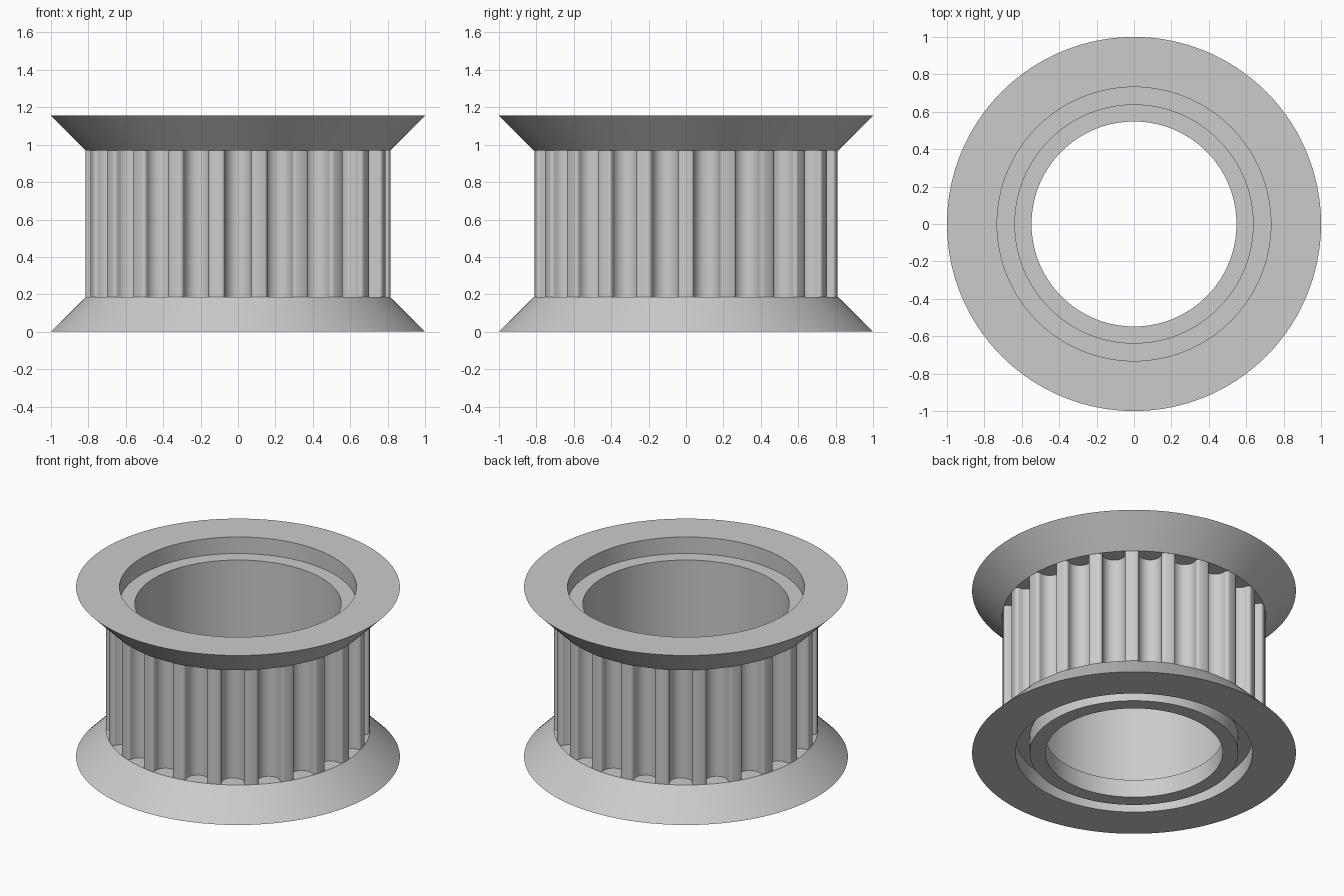
import bpy, bmesh
from math import sin, cos, pi, sqrt, radians
from mathutils import Matrix, Vector

if "Cube" in bpy.data.objects:
    bpy.data.objects.remove(bpy.data.objects["Cube"])

HEIGHT, FLANGE = 1.155, 0.186     # overall height, flange thickness
RIM, LAND, CORE = 1.0, 0.815, 0.69
TEETH = 22

grey = bpy.data.materials.new("light_grey")
grey.use_nodes = True
grey.diffuse_color = (0.6, 0.6, 0.6, 1)
grey.node_tree.nodes["Principled BSDF"].inputs["Base Color"].default_value = (0.6, 0.6, 0.6, 1)


def finish(bm, name):
    mesh = bpy.data.meshes.new(name)
    bm.to_mesh(mesh)
    bm.free()
    mesh.materials.append(grey)
    obj = bpy.data.objects.new(name, mesh)
    bpy.context.collection.objects.link(obj)
    bpy.ops.object.select_all(action='DESELECT')
    obj.select_set(True)
    bpy.context.view_layer.objects.active = obj
    bpy.ops.object.shade_smooth_by_angle(angle=radians(30))
    return obj


def revolve(name, profile, steps=128):
    """Spin a closed (radius, z) profile around the z axis."""
    bm = bmesh.new()
    verts = [bm.verts.new((r, 0, z)) for r, z in profile]
    edges = [bm.edges.new((v, verts[i - 1])) for i, v in enumerate(verts)]
    bmesh.ops.spin(bm, geom=verts + edges, cent=(0, 0, 0), axis=(0, 0, 1),
                   angle=2 * pi, steps=steps, use_merge=True)
    bmesh.ops.remove_doubles(bm, verts=bm.verts, dist=1e-5)
    bmesh.ops.recalc_face_normals(bm, faces=bm.faces)
    return finish(bm, name)


# Spool: two conical flanges on a hollow core, with a top recess,
# a ring groove underneath and a small lip inside the bore
low, high = FLANGE, HEIGHT - FLANGE
revolve("flanged_spool", [
    (RIM, 0), (LAND, low), (CORE, low), (CORE, high), (LAND, high), (RIM, HEIGHT),
    (0.732, HEIGHT), (0.732, HEIGHT - 0.113), (0.637, HEIGHT - 0.113),
    (0.637, 0.122), (0.548, 0.122), (0.548, 0), (0.644, 0),
    (0.644, 0.11), (0.732, 0.11), (0.732, 0)])

# Half groove section as (half width, depth): rounded shoulder, then round floor
FLOOR, SHOULDER, SINK = 0.07, 0.019, 0.03
half = []
for k in range(6):
    a = k / 5 * pi / 2
    half.append((FLOOR + SHOULDER * (1 - sin(a)), SHOULDER * (1 - cos(a))))
for k in range(11):
    a = k / 10 * pi / 2
    half.append((FLOOR * cos(a), SINK + FLOOR * sin(a)))
groove = [(-w, d) for w, d in half] + [(w, d) for w, d in reversed(half[:-1])]

# Toothed band: the groove repeated around the core
chord = sqrt(LAND ** 2 - half[0][0] ** 2)
outline = []
for i in range(TEETH):
    turn = Matrix.Rotation((i + 0.5) * 2 * pi / TEETH, 3, 'Z')
    outline += [turn @ Vector((chord - d, w, 0)) for w, d in groove]

bm = bmesh.new()
bottom = [bm.verts.new((p.x, p.y, low)) for p in outline]
top = [bm.verts.new((p.x, p.y, high)) for p in outline]
for i in range(len(outline)):
    bm.faces.new((bottom[i - 1], bottom[i], top[i], top[i - 1]))
finish(bm, "toothed_band")
